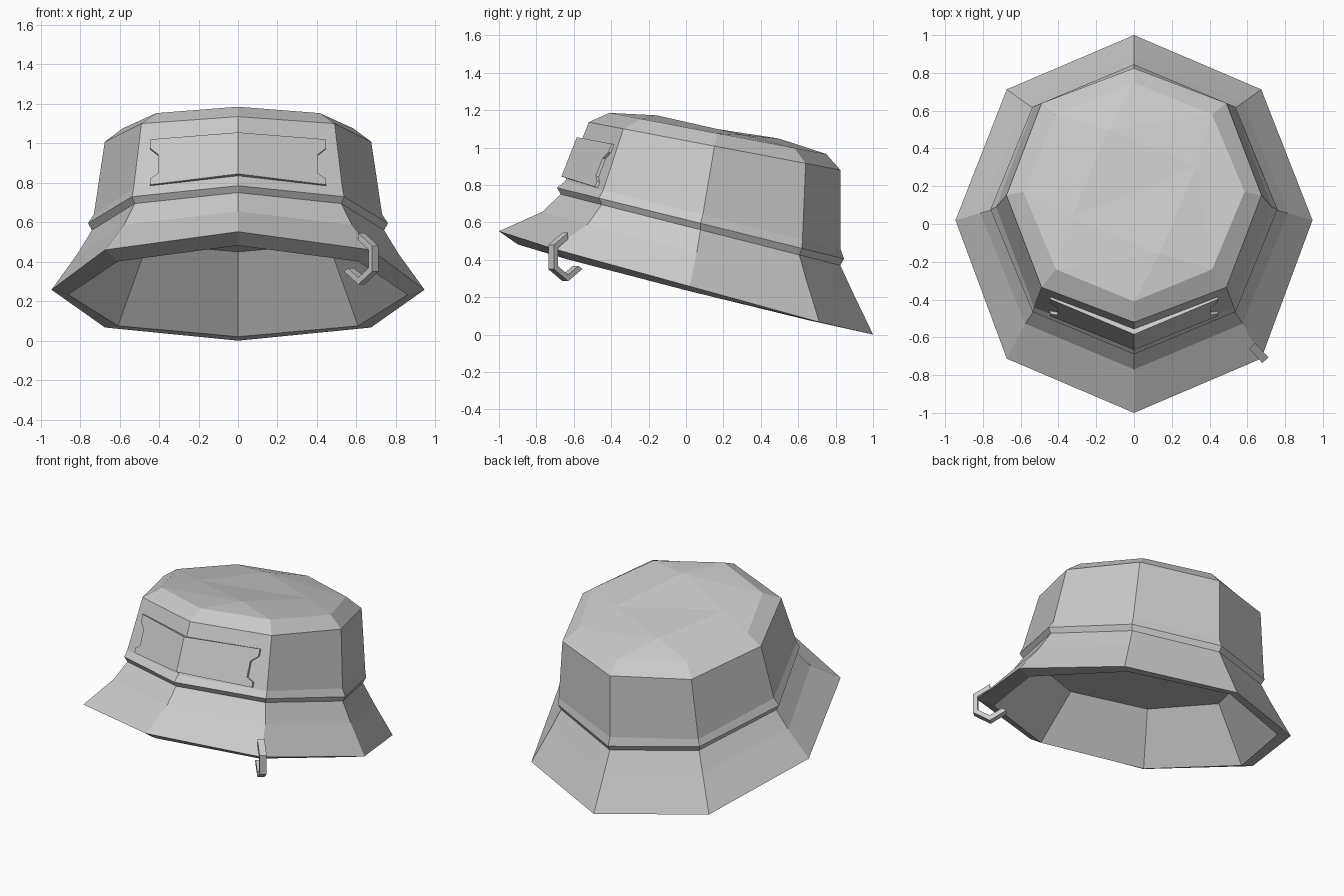
import bpy, bmesh
from math import sin, cos, pi
from mathutils import Vector

cube = bpy.data.objects.get("Cube")
if cube:
    bpy.data.objects.remove(cube, do_unlink=True)

grey = bpy.data.materials.new("grey_cloth")
grey.use_nodes = True
grey.diffuse_color = (0.6, 0.6, 0.6, 1)
grey.node_tree.nodes["Principled BSDF"].inputs["Base Color"].default_value = grey.diffuse_color


def finish(bm, name):
    """Turn a bmesh into a flat-shaded object."""
    bmesh.ops.recalc_face_normals(bm, faces=bm.faces)
    mesh = bpy.data.meshes.new(name)
    bm.to_mesh(mesh)
    bm.free()
    mesh.materials.append(grey)
    obj = bpy.data.objects.new(name, mesh)
    bpy.context.collection.objects.link(obj)
    return obj


def octagon(bm, half_width, y_front, y_back, z_front, z_back, sag=0.0, corner=1.0, side_y=0.0):
    """Tilted eight-sided ring, starting at the front point."""
    ring = []
    for i in range(8):
        a = i * pi / 4
        wide = corner if i % 2 else 1.0
        t = (1 - cos(a) * wide) / 2
        shift = side_y if i in (2, 6) else 0.0
        ring.append(bm.verts.new((half_width * sin(a) * wide,
                                  y_front + t * (y_back - y_front) + shift,
                                  z_front + t * (z_back - z_front) - sag * abs(sin(a)))))
    return ring


def bridge(bm, a, b):
    n = len(a)
    for i in range(n):
        j = (i + 1) % n
        bm.faces.new((a[i], a[j], b[j], b[i]))


# Hat shell: from the flat inner ceiling down to the brim lip and up the outside
bm = bmesh.new()
profile = [
    (0.65, -0.61, 0.70, 0.72, 0.45),                          # inner ceiling
    (0.86, -0.90, 0.93, 0.482, 0.02, 0.018),                  # lip inside
    (0.945, -1.0, 1.0, 0.552, 0.0, 0.018, 1.008, 0.02),       # lip outside
    (0.815, -0.77, 0.885, 0.655, 0.24, 0.01),                 # brim bend
    (0.74, -0.67, 0.825, 0.75, 0.37),                         # brim top
    (0.76, -0.69, 0.845, 0.785, 0.405),                       # band edge
    (0.73, -0.645, 0.825, 0.82, 0.46, 0, 1.025),              # crown base
    (0.675, -0.52, 0.825, 1.135, 0.88, 0, 1.025),             # crown shoulder
    (0.585, -0.41, 0.75, 1.185, 0.965),                       # crown top
]
rings = [octagon(bm, *p) for p in profile]
for a, b in zip(rings, rings[1:]):
    bridge(bm, a, b)
bm.faces.new(rings[0])

# Softly domed crown top with a crease across its middle
top = rings[-1]
centre = Vector((0, 0.17, 1.075))
inner = []
for i in range(4):
    edge_mid = (top[2 * i].co + top[2 * i + 1].co) / 2
    p = centre.lerp(edge_mid, 0.66)
    p.z += 0.035 if i % 2 == 0 else 0.018
    inner.append(bm.verts.new(p))
for i in range(4):
    j = (i + 1) % 4
    a, b, c = top[2 * i], top[2 * i + 1], top[(2 * i + 2) % 8]
    bm.faces.new((a, b, inner[i]))
    bm.faces.new((b, c, inner[j]))
    bm.faces.new((b, inner[j], inner[i]))
bm.faces.new((inner[0], inner[1], inner[3]))
bm.faces.new((inner[1], inner[2], inner[3]))
finish(bm, "bucket_hat")

# Notched front patch, bent along the centre line
outline = [(0, 1.055), (0.445, 1.06), (0.445, 1.015), (0.405, 0.98),
           (0.405, 0.885), (0.445, 0.86), (0.445, 0.83), (0, 0.845)]
bm = bmesh.new()
for side in (1, -1):
    front, back = [], []
    for x, z in outline:
        y = -0.584 - (1.055 - z) * 0.39 + 0.415 * x
        front.append(bm.verts.new((side * x, y, z - 0.09 * x)))
        back.append(bm.verts.new((side * x, y + 0.035, z - 0.09 * x - 0.013)))
    bm.faces.new(front)
    bm.faces.new(back)
    for i in range(len(outline) - 1):
        bm.faces.new((front[i], front[i + 1], back[i + 1], back[i]))
bmesh.ops.remove_doubles(bm, verts=bm.verts, dist=0.0001)
finish(bm, "front_patch")

# Open angular hook hanging around the brim edge
bm = bmesh.new()
out = Vector((0.68, -0.73, 0)).normalized()
across = Vector((-out.y, out.x, 0))
middle = Vector((0.625, -0.645, 0.415))
sections = []
for degrees in (90, 30, -30, -90, -150):
    a = degrees * pi / 180
    spoke = out * cos(a) * 0.92 + Vector((0, 0, sin(a)))
    sections.append([bm.verts.new(middle + spoke * r + across * w)
                     for r, w in ((0.095, -0.022), (0.13, -0.022), (0.13, 0.022), (0.095, 0.022))])
for a, b in zip(sections, sections[1:]):
    bridge(bm, a, b)
bm.faces.new(sections[0])
bm.faces.new(sections[-1])
finish(bm, "brim_hook")
